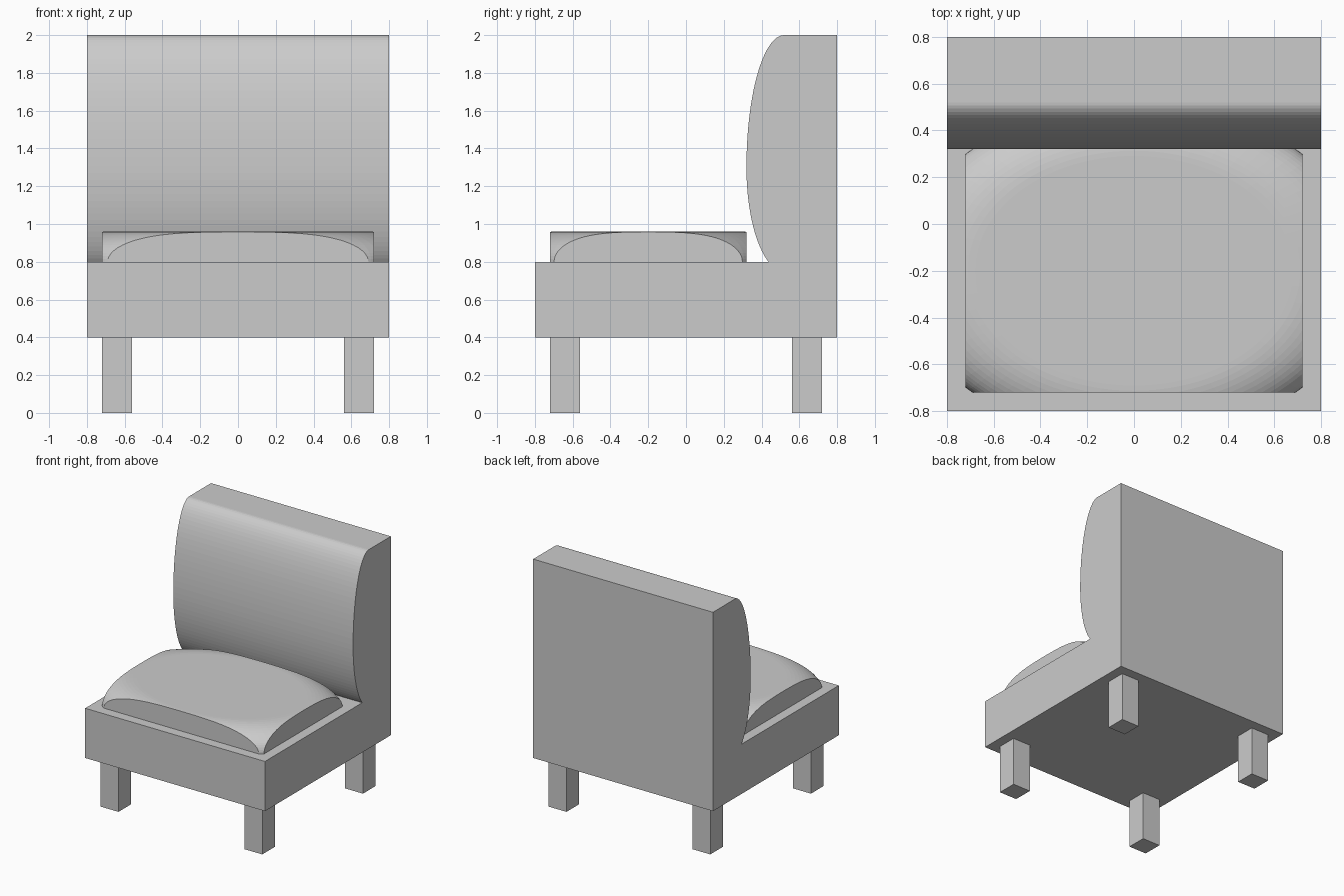
import bpy, bmesh, math
from mathutils import Vector

if "Cube" in bpy.data.objects:
    bpy.data.objects.remove(bpy.data.objects["Cube"])


def finish(bm, name):
    bmesh.ops.recalc_face_normals(bm, faces=bm.faces)
    mesh = bpy.data.meshes.new(name)
    bm.to_mesh(mesh)
    bm.free()
    obj = bpy.data.objects.new(name, mesh)
    bpy.context.collection.objects.link(obj)
    return obj


def box(name, lo, hi):
    bm = bmesh.new()
    bmesh.ops.create_cube(bm, size=1)
    for v in bm.verts:
        v.co = Vector([lo[i] + (v.co[i] + 0.5) * (hi[i] - lo[i]) for i in range(3)])
    return finish(bm, name)


# Base and bulging backrest: one side profile extruded across the width
profile = [(-0.8, 0.4), (-0.8, 0.8)]
steps = 40
a0 = math.asin(-0.5 / 0.55)
for i in range(steps + 1):
    a = a0 + (math.pi / 2 - a0) * i / steps
    height = 0.7 if a > 0 else 0.55
    profile.append((0.52 - 0.2 * math.cos(a), 1.3 + height * math.sin(a)))
profile += [(0.8, 2.0), (0.8, 0.4)]

bm = bmesh.new()
side = bm.faces.new([bm.verts.new((-0.8, y, z)) for y, z in profile])
ext = bmesh.ops.extrude_face_region(bm, geom=[side], use_keep_orig=True)
moved = [g for g in ext["geom"] if isinstance(g, bmesh.types.BMVert)]
bmesh.ops.translate(bm, verts=moved, vec=(1.6, 0, 0))
finish(bm, "base_and_backrest")

# Seat cushion: elliptical puck with a rounded rim, trimmed to a rectangle
cx, cy, rx, ry = 0, -0.2, 0.72, 0.52
flat, rim = 0.944, 0.442
rings, sides = 16, 96
bm = bmesh.new()
loops = []
for i in range(rings + 1):
    a = math.pi / 2 * i / rings
    r, z = flat + rim * math.sin(a), 0.8 + 0.16 * math.cos(a)
    loops.append([bm.verts.new((cx + rx * r * math.cos(t), cy + ry * r * math.sin(t), z))
                  for t in (2 * math.pi * k / sides for k in range(sides))])
for up, low in zip(loops, loops[1:]):
    for k in range(sides):
        n = (k + 1) % sides
        bm.faces.new((up[k], low[k], low[n], up[n]))
bm.faces.new(loops[0])
bm.faces.new(loops[-1][::-1])
for normal, reach in (((1, 0, 0), rx), ((-1, 0, 0), rx), ((0, 1, 0), ry), ((0, -1, 0), ry)):
    no = Vector(normal)
    cut = bmesh.ops.bisect_plane(bm, geom=bm.verts[:] + bm.edges[:] + bm.faces[:], dist=1e-5,
                                 plane_co=Vector((cx, cy, 0.8)) + no * reach,
                                 plane_no=no, clear_outer=True)
    edges = [g for g in cut["geom_cut"] if isinstance(g, bmesh.types.BMEdge)]
    bmesh.ops.holes_fill(bm, edges=edges, sides=0)
finish(bm, "seat_cushion")

# Four square legs
for depth, y in (("front", -0.64), ("back", 0.64)):
    for hand, x in (("left", -0.64), ("right", 0.64)):
        box(f"{depth}_{hand}_leg", (x - 0.08, y - 0.08, 0), (x + 0.08, y + 0.08, 0.4))
